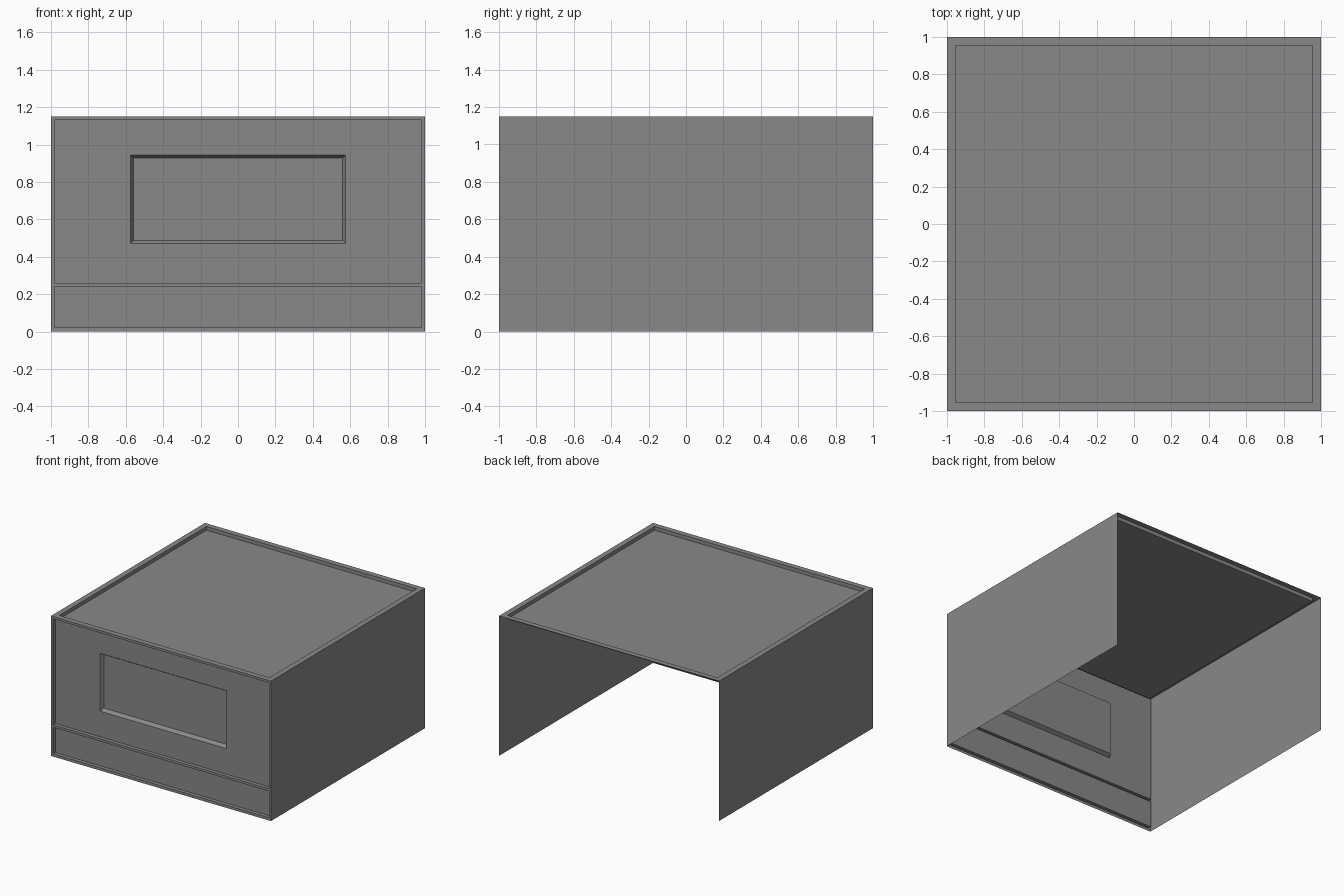
import bpy
import bmesh
from mathutils import Vector

cube = bpy.data.objects.get("Cube")
if cube:
    bpy.data.objects.remove(cube, do_unlink=True)

HEIGHT = 1.15
STEP = 0.03   # depth of each recess

grey = bpy.data.materials.new("mid_grey")
grey.use_nodes = True
colour = (0.25, 0.25, 0.25, 1)
grey.diffuse_color = colour
grey.node_tree.nodes["Principled BSDF"].inputs["Base Color"].default_value = colour


def stepped_panel(name, rects, place):
    """Join nested rectangles (half width, low, high, depth) and cap the last."""
    bm = bmesh.new()
    previous = None
    for half, low, high, depth in rects:
        corners = [(-half, low), (half, low), (half, high), (-half, high)]
        ring = [bm.verts.new(place(u, v, depth)) for u, v in corners]
        if previous:
            for i in range(4):
                j = (i + 1) % 4
                bm.faces.new((previous[i], previous[j], ring[j], ring[i]))
        previous = ring
    bm.faces.new(previous)
    mesh = bpy.data.meshes.new(name)
    bm.to_mesh(mesh)
    bm.free()
    mesh.materials.append(grey)
    obj = bpy.data.objects.new(name, mesh)
    bpy.context.collection.objects.link(obj)
    return obj


def on_front(u, v, depth):
    return Vector((u, depth - 1, v))


def on_top(u, v, depth):
    return Vector((u, v, HEIGHT - depth))


def recess(half, low, high):
    """Straight-sided recess: rim edge, then floor edge."""
    return [(half, low, high, 0), (half, low, high, STEP)]


# Front door: raised rim, sunken panel, bevelled window
stepped_panel("front_door",
              [(1, 0.25, HEIGHT, 0)] + recess(0.98, 0.26, 1.13)
              + [(0.575, 0.47, 0.945, STEP), (0.56, 0.488, 0.927, 2 * STEP)],
              on_front)

# Lower drawer front
stepped_panel("lower_drawer",
              [(1, 0, 0.25, 0)] + recess(0.98, 0.022, 0.24), on_front)

# Top with a sunken tray
stepped_panel("top_tray",
              [(1, -1, 1, 0)] + recess(0.955, -0.955, 0.955), on_top)

# Thin side walls; the back and underside stay open
for name, side in (("left_wall", 1), ("right_wall", -1)):
    stepped_panel(name, [(1, 0, HEIGHT, 0)],
                  lambda u, v, d, s=side: Vector((s, u * s, v)))
